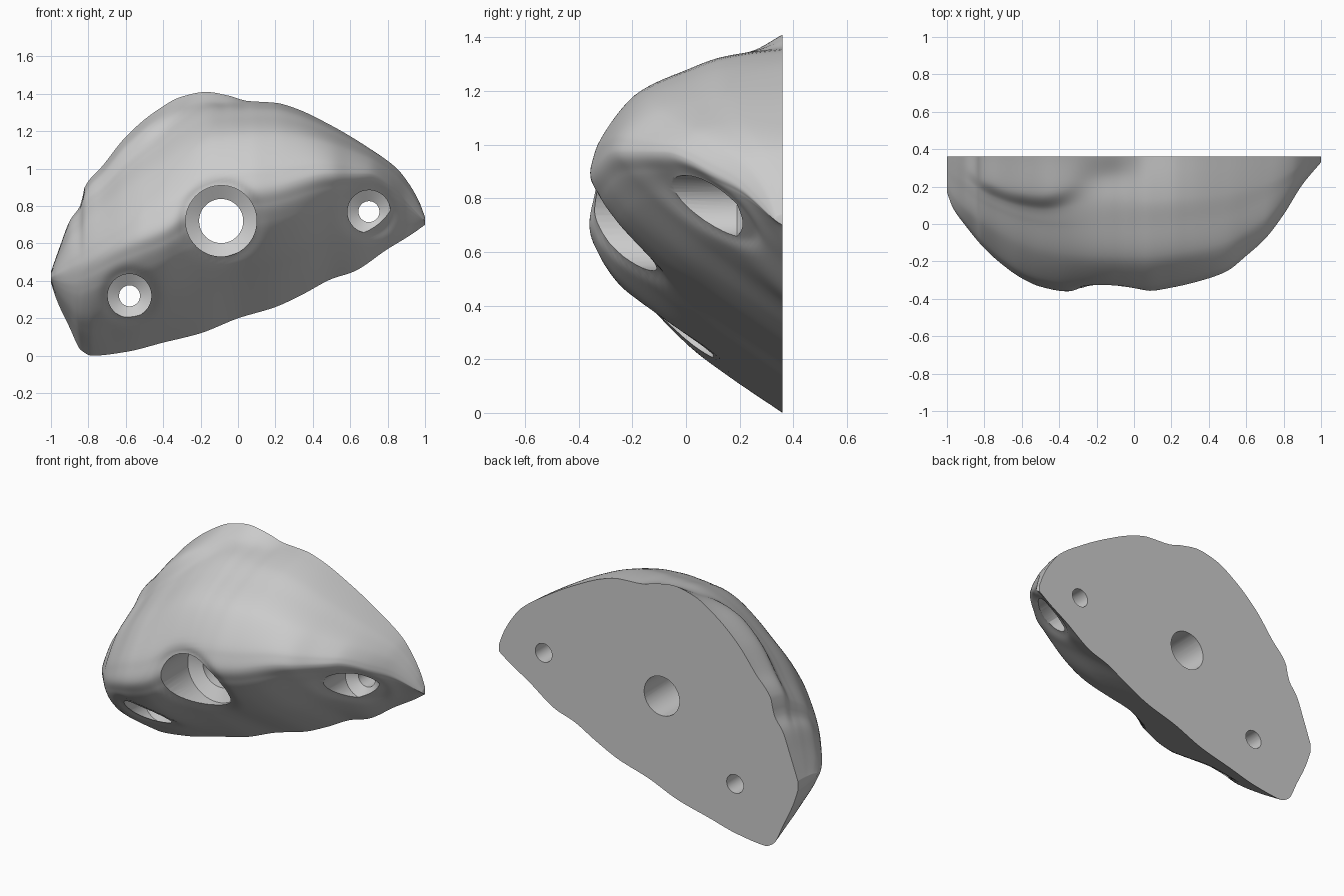
import bpy, bmesh, math

if "Cube" in bpy.data.objects:
    bpy.data.objects.remove(bpy.data.objects["Cube"])

BACK = 0.36


def curve(pts):
    """Smooth monotone interpolation through (x, value) points."""
    xs, ys = zip(*pts)
    n = len(xs)
    d = [(ys[i + 1] - ys[i]) / (xs[i + 1] - xs[i]) for i in range(n - 1)]
    m = [d[0]] + [2 * a * b / (a + b) if a * b > 0 else 0 for a, b in zip(d, d[1:])] + [d[-1]]

    def f(x):
        i = max(0, min(n - 2, sum(1 for v in xs if v <= x) - 1))
        h = xs[i + 1] - xs[i]
        t = (x - xs[i]) / h
        return ((2*t**3 - 3*t**2 + 1) * ys[i] + (t**3 - 2*t**2 + t) * h * m[i]
                + (3*t**2 - 2*t**3) * ys[i + 1] + (t**3 - t**2) * h * m[i + 1])
    return f


# Outline of the flat back, and the overhanging ridge along the front
top = curve([(-1, .45), (-.95, .59), (-.9, .72), (-.84, .81), (-.82, .9), (-.72, 1.02),
             (-.6, 1.17), (-.45, 1.3), (-.3, 1.385), (-.17, 1.41), (-.05, 1.39), (.05, 1.362),
             (.2, 1.352), (.3, 1.325), (.5, 1.23), (.7, 1.11), (.85, 1), (.92, .91),
             (.97, .82), (1, .74)])
bottom = curve([(-1, .39), (-.97, .3), (-.9, .15), (-.84, .03), (-.78, 0), (-.6, .02),
                (-.4, .07), (-.2, .12), (0, .2), (.2, .26), (.35, .33), (.5, .41),
                (.62, .45), (.8, .57), (.93, .65), (1, .70)])
ridge_z = curve([(-1, .42), (-.8, .5), (-.6, .6), (-.4, .68), (-.2, .8), (0, .87),
                 (.2, .9), (.5, .97), (.7, .97), (.85, .88), (1, .72)])
ridge_y = curve([(-1, .17), (-.97, .09), (-.9, -.01), (-.8, -.13), (-.7, -.22), (-.6, -.29),
                 (-.5, -.335), (-.36, -.36), (.06, -.36), (.2, -.34), (.4, -.29), (.5, -.25),
                 (.6, -.17), (.7, -.08), (.8, .05), (.9, .21), (1, .33)])

# Half sections below and above the ridge: (depth, height)
low_mid = [(1, -1), (.64, -.73), (.4, -.55), (.13, -.28), (.04, -.13), (0, 0)]
low_left = [(1, -1), (.5, -.8), (.27, -.63), (.1, -.38), (.03, -.2), (0, 0)]
low_right = [(1, -1), (.7, -.73), (.5, -.55), (.22, -.28), (.08, -.13), (0, 0)]
full = [(.03, .2), (.24, .64), (.5, .83), (.68, .93), (.85, .975), (1, 1)]
ledge = [(.04, .16), (.28, .51), (.49, .67), (.59, .75), (.7, .91), (1, 1)]
late = [(.03, .17), (.24, .57), (.5, .75), (.68, .84), (.85, .89), (1, 1)]
sections = [[curve([(i, p[k]) for i, p in enumerate(pts)]) for k in (0, 1)]
            for pts in (low_mid + full, low_mid + ledge, low_mid + late,
                        low_left + full, low_right + full)]
mixes = [curve(p) for p in (
    [(-1, 0), (-.92, .1), (-.8, .8), (-.65, 1), (-.5, .95), (-.2, .1), (-.1, 0), (1, 0)],
    [(-1, 0), (-.5, .05), (-.2, .9), (-.1, .8), (.1, 0), (1, 0)],
    [(-1, 1), (-.92, .9), (-.8, .2), (-.65, 0), (1, 0)],
    [(-1, 0), (.3, 0), (.65, 1), (1, 1)])]

# Bolt and screw holes: x, z, counterbore radius, hole radius, seat y
holes = [(-.09, .72, .19, .118, -.08), (-.58, .32, .117, .056, .1), (.7, .77, .115, .056, .19)]

NX, NT = 150, 90
bm = bmesh.new()
cols = []
for i in range(NX + 1):
    x = -math.cos(math.pi * i / NX)
    zb, zt, zr, yr = bottom(x), top(x), ridge_z(x), ridge_y(x)
    w = [m(x) for m in mixes]
    w = [1 - sum(w)] + w
    col = []
    for j in range(NT + 1):
        t = 11 * j / NT
        s, g = (sum(a * c[k](t) for a, c in zip(w, sections)) for k in (0, 1))
        y = yr + (BACK - yr) * s
        z = zr + g * (zt - zr if g > 0 else zr - zb)
        # soft flare round each hole mouth
        for hx, hz, R, r, seat in holes:
            d = max(0, math.hypot(x - hx, z - hz) - R)
            y += min(.02, .5 * (BACK - y)) * math.exp(-(d / .035) ** 2)
        col.append(bm.verts.new((x, min(y, BACK), z)))
    cols.append(col)
for a, b in zip(cols, cols[1:]):
    for j in range(NT):
        bm.faces.new((a[j], b[j], b[j + 1], a[j + 1]))
    bm.faces.new((a[NT], b[NT], b[0], a[0]))     # flat back
for c in (cols[0], cols[-1]):
    bm.faces.new(c)
bmesh.ops.recalc_face_normals(bm, faces=bm.faces[:])


def make(name, bm):
    me = bpy.data.meshes.new(name)
    bm.to_mesh(me)
    bm.free()
    ob = bpy.data.objects.new(name, me)
    bpy.context.collection.objects.link(ob)
    return ob


hold = make("climbing_hold", bm)
bpy.context.view_layer.objects.active = hold
hold.select_set(True)

# Stepped round cutters, bored through the hold together
cb = bmesh.new()
N = 48
for hx, hz, R, r, seat in holes:
    rings = [[cb.verts.new((hx + q * math.cos(2 * math.pi * (k + .3) / N), y,
                            hz + q * math.sin(2 * math.pi * (k + .3) / N))) for k in range(N)]
             for q, y in ((R, -1), (R, seat), (r, seat + .04), (r, 1))]
    for a, b in zip(rings, rings[1:]):
        for k in range(N):
            cb.faces.new((a[k], a[(k + 1) % N], b[(k + 1) % N], b[k]))
    cb.faces.new(rings[0])
    cb.faces.new(rings[-1])
bmesh.ops.recalc_face_normals(cb, faces=cb.faces[:])
cutter = make("hole_cutter", cb)
cutter.hide_render = True
mod = hold.modifiers.new("hole", "BOOLEAN")
mod.operation = "DIFFERENCE"
mod.solver = "EXACT"
mod.object = cutter
bpy.ops.object.modifier_apply(modifier=mod.name)
bpy.data.objects.remove(cutter)

bpy.ops.object.shade_smooth_by_angle(angle=math.radians(40))
